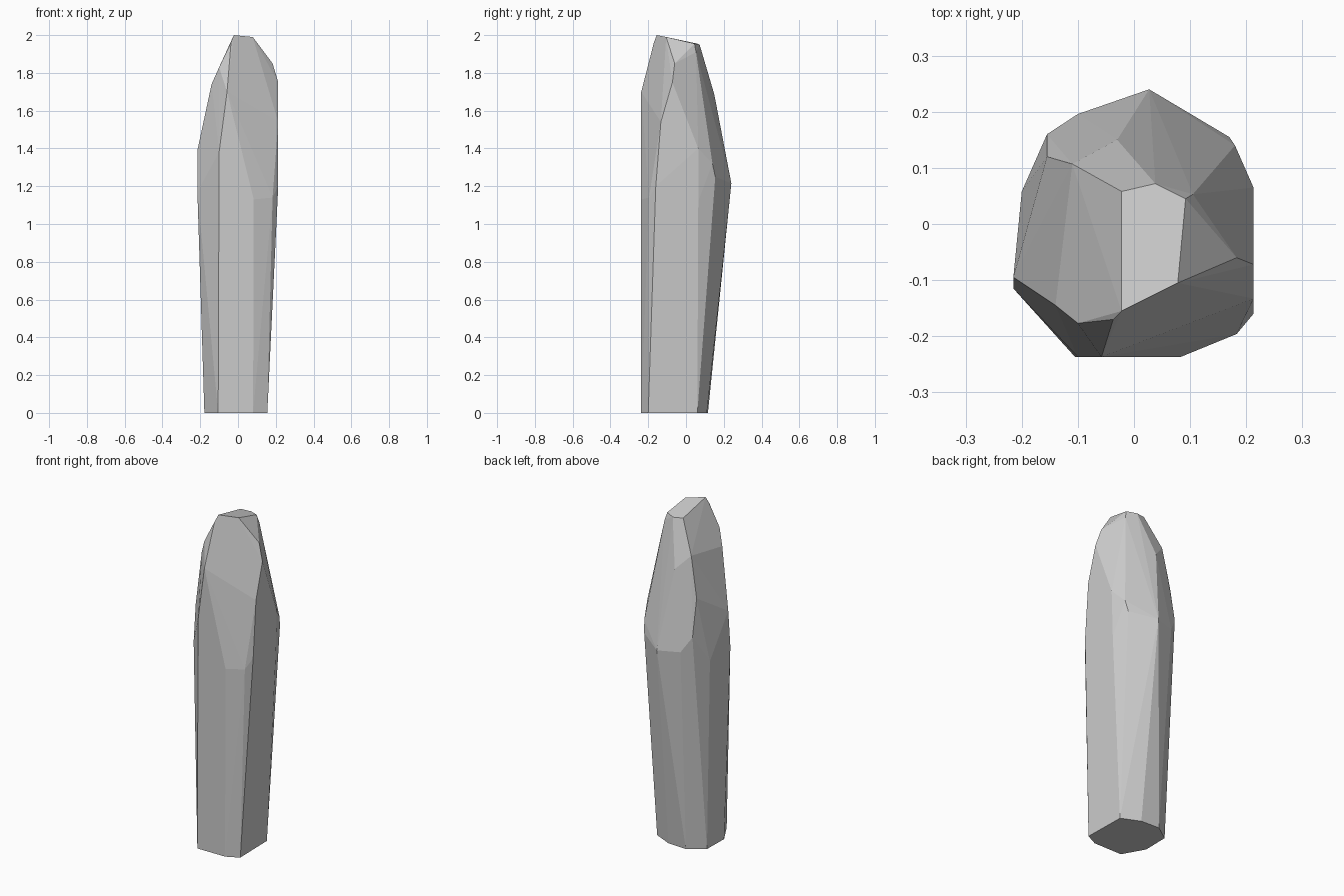
import bpy, bmesh, math

# Cross-section at ground level (x, y)
base = [(-.105, -.237), (.08, -.237), (.155, -.2), (.15, .06),
        (.04, .11), (-.08, .116), (-.175, .05), (-.178, -.108)]

# Shoulder corners, where the shaft is widest
shoulder = [(-.12, -.222, 1.17), (.083, -.237, 1.13), (.183, -.196, 1.14),
            (.213, -.16, 1.2), (.205, .065, 1.12), (.17, .155, 1.25),
            (.18, .14, 1.32), (.027, .24, 1.215), (-.1, .196, 1.22),
            (-.155, .16, 1.31), (-.2, .058, 1.14), (-.215, -.115, 1.17)]

# Chipped corners between shoulder and tip
upper = [(-.1, -.237, 1.38), (-.058, -.237, 1.7), (.213, -.133, 1.54),
         (.213, -.072, 1.75), (.183, -.06, 1.85), (.213, .065, 1.4),
         (.105, .053, 1.91), (-.03, .15, 1.685), (-.11, .107, 1.77),
         (-.1, .093, 1.79), (-.155, .12, 1.53), (-.215, -.095, 1.39),
         (-.14, -.145, 1.74), (-.1, -.177, 1.83), (-.037, -.17, 1.96)]

# Slanted top facet
tip = [(-.022, -.155, 2.0), (.078, -.105, 1.99), (.092, .045, 1.955),
       (.038, .072, 1.95), (-.022, .058, 1.955)]

# Standing stone: faceted hull around all corners
bm = bmesh.new()
for p in [(x, y, 0) for x, y in base] + shoulder + upper + tip:
    bm.verts.new(p)
hull = bmesh.ops.convex_hull(bm, input=bm.verts)
loose = [v for v in bm.verts if not v.link_faces]
bmesh.ops.delete(bm, geom=loose, context='VERTS')

# Merge nearly coplanar triangles into clean facets
bmesh.ops.dissolve_limit(bm, angle_limit=math.radians(2),
                         verts=bm.verts, edges=bm.edges)
bmesh.ops.recalc_face_normals(bm, faces=bm.faces)

mesh = bpy.data.meshes.new("standing_stone")
bm.to_mesh(mesh)
bm.free()
stone = bpy.data.objects.new("standing_stone", mesh)
bpy.context.collection.objects.link(stone)
